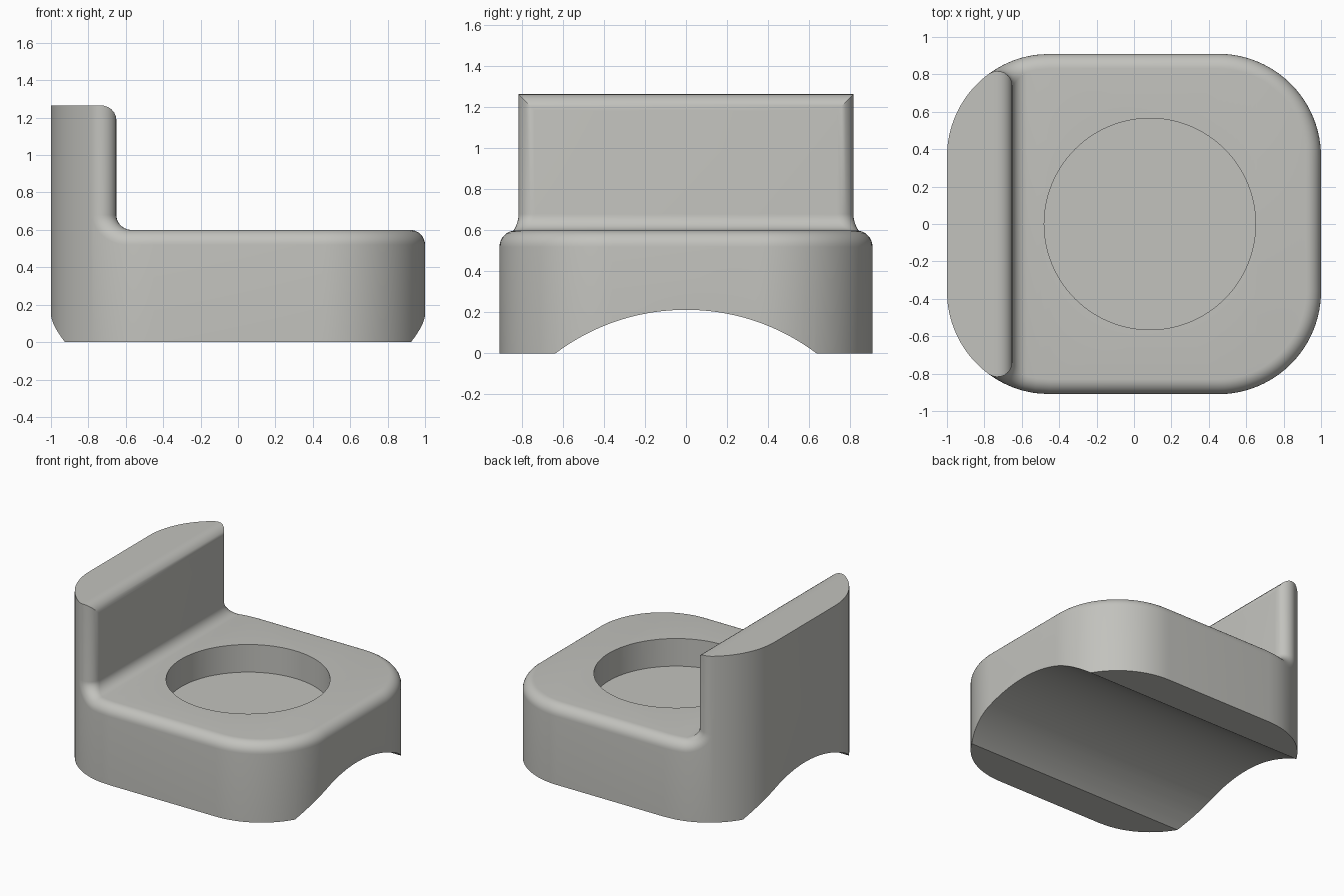
import bpy, bmesh, math
from mathutils import Vector

if "Cube" in bpy.data.objects:
    bpy.data.objects.remove(bpy.data.objects["Cube"])

HX, HY, R = 1.0, 0.91, 0.55      # plan half sizes and corner radius
CX, CY = HX - R, HY - R          # corner arc centre
r = 0.08                         # edge rounding and inner fillet radius
WALL_X, WALL_Z, SEAT_Z = -0.65, 1.265, 0.60
N = 8                            # steps across the rounded edge

clay = bpy.data.materials.new("warm grey")
clay.diffuse_color = (0.54, 0.54, 0.51, 1)
clay.use_nodes = True
clay.node_tree.nodes["Principled BSDF"].inputs["Base Color"].default_value = clay.diffuse_color


def inset_y(x):
    """Half depth of the plan outline inset by r."""
    d = max(abs(x) - CX, 0)
    return CY + math.sqrt(max((R - r) ** 2 - d * d, 0))


def outward(x, y):
    d = math.copysign(max(abs(x) - CX, 0), x)
    return Vector((d, y - CY, 0)).normalized()


# Centre line of the rounded edge: down the wall, through the fillet, round the seat
path = []
xc = WALL_X - r
path.append((Vector((xc, inset_y(xc), WALL_Z)), Vector((1, 0, 0))))
for i in range(11):
    a = math.pi + math.pi / 2 * i / 10
    x = WALL_X + r + 2 * r * math.cos(a)
    z = SEAT_Z + r + 2 * r * math.sin(a)
    path.append((Vector((x, inset_y(x), z)), Vector((-math.cos(a), 0, -math.sin(a)))))
up = Vector((0, 0, 1))
for x in (-0.52, -CX, CX):
    path.append((Vector((x, inset_y(x), SEAT_Z - r)), up))
for i in range(1, 25):
    a = math.pi / 2 * (1 - i / 24)
    path.append((Vector((CX + (R - r) * math.cos(a), CY + (R - r) * math.sin(a), SEAT_Z - r)), up))

# Rows of points across the rounded edge, from inner face to outer side
rows = []
for c, n in path:
    o = outward(c.x, c.y)
    ang = n.angle(o)
    rows.append([c + r * (n * math.sin((1 - k / N) * ang) + o * math.sin(k / N * ang)) / math.sin(ang)
                 for k in range(N + 1)])
# Rounded front edge along the wall top
for p in rows[0]:
    if p.x > xc:
        p.z = WALL_Z - r + math.sqrt(max(r * r - (p.x - xc) ** 2, 0))

# Back of the wall outline, from the rounded edge to the rear
e = rows[0][N]
a0 = math.atan2(e.y - CY, e.x + CX)
back = [Vector((-CX + R * math.cos(a), CY + R * math.sin(a), WALL_Z))
        for a in (a0 + (math.pi - a0) * i / 18 for i in range(1, 19))]

bm = bmesh.new()


def flip(p):
    return Vector((p.x, -p.y, p.z))


def face(*pts):
    bm.faces.new([bm.verts.new(p) for p in pts])


def both(*pts):
    face(*pts)
    face(*[flip(p) for p in reversed(pts)])


def bridge(p, q):
    face(p, q, flip(q), flip(p))


def foot(p):
    return Vector((p.x, p.y, 0))


# Rounded edge strips and the surface between them
for i, (A, B) in enumerate(zip(rows, rows[1:])):
    for k in range(N):
        both(A[k], A[k + 1], B[k + 1], B[k])
    bridge(A[0], B[0])
    if i:
        both(A[N], B[N], foot(B[N]), foot(A[N]))
        bridge(foot(A[N]), foot(B[N]))
# Wall top and rear sides
for p, q in zip(rows[0], rows[0][1:]):
    bridge(p, q)
for i, (p, q) in enumerate(zip([e] + back, back)):
    bridge(p, q)
    bridge(foot(p), foot(q))
    side = [p, q, foot(q), foot(p)]
    if i == 0:
        side.append(rows[1][N])
    both(*side)
# Straight ends
for p, q in zip(rows[-1], rows[-1][1:]):
    bridge(p, q)
bridge(rows[-1][N], foot(rows[-1][N]))
bridge(back[-1], foot(back[-1]))

bmesh.ops.remove_doubles(bm, verts=bm.verts, dist=1e-5)
bmesh.ops.recalc_face_normals(bm, faces=bm.faces)
me = bpy.data.meshes.new("holder_body")
bm.to_mesh(me)
bm.free()
body = bpy.data.objects.new("holder_body", me)
bpy.context.collection.objects.link(body)
me.materials.append(clay)


def cut(name, radius, depth, loc, rot, sides):
    bpy.ops.mesh.primitive_cylinder_add(vertices=sides, radius=radius, depth=depth,
                                        location=loc, rotation=rot)
    tool = bpy.context.object
    tool.name = name
    tool.hide_render = True
    tool.data.materials.append(clay)
    m = body.modifiers.new(name, 'BOOLEAN')
    m.operation, m.solver, m.object = 'DIFFERENCE', 'EXACT', tool
    bpy.context.view_layer.objects.active = body
    bpy.ops.object.modifier_apply(modifier=name)
    bpy.data.objects.remove(tool)


# Round recess in the seat and arched groove underneath
cut("recess_cutter", 0.565, 0.42, (0.085, 0, SEAT_Z), (0, 0, 0), 96)
cut("groove_cutter", 1.06, 3, (0, 0, 0.213 - 1.06), (0, math.pi / 2, 0), 160)

bpy.ops.object.select_all(action='DESELECT')
body.select_set(True)
bpy.context.view_layer.objects.active = body
bpy.ops.object.shade_smooth_by_angle(angle=math.radians(30))
